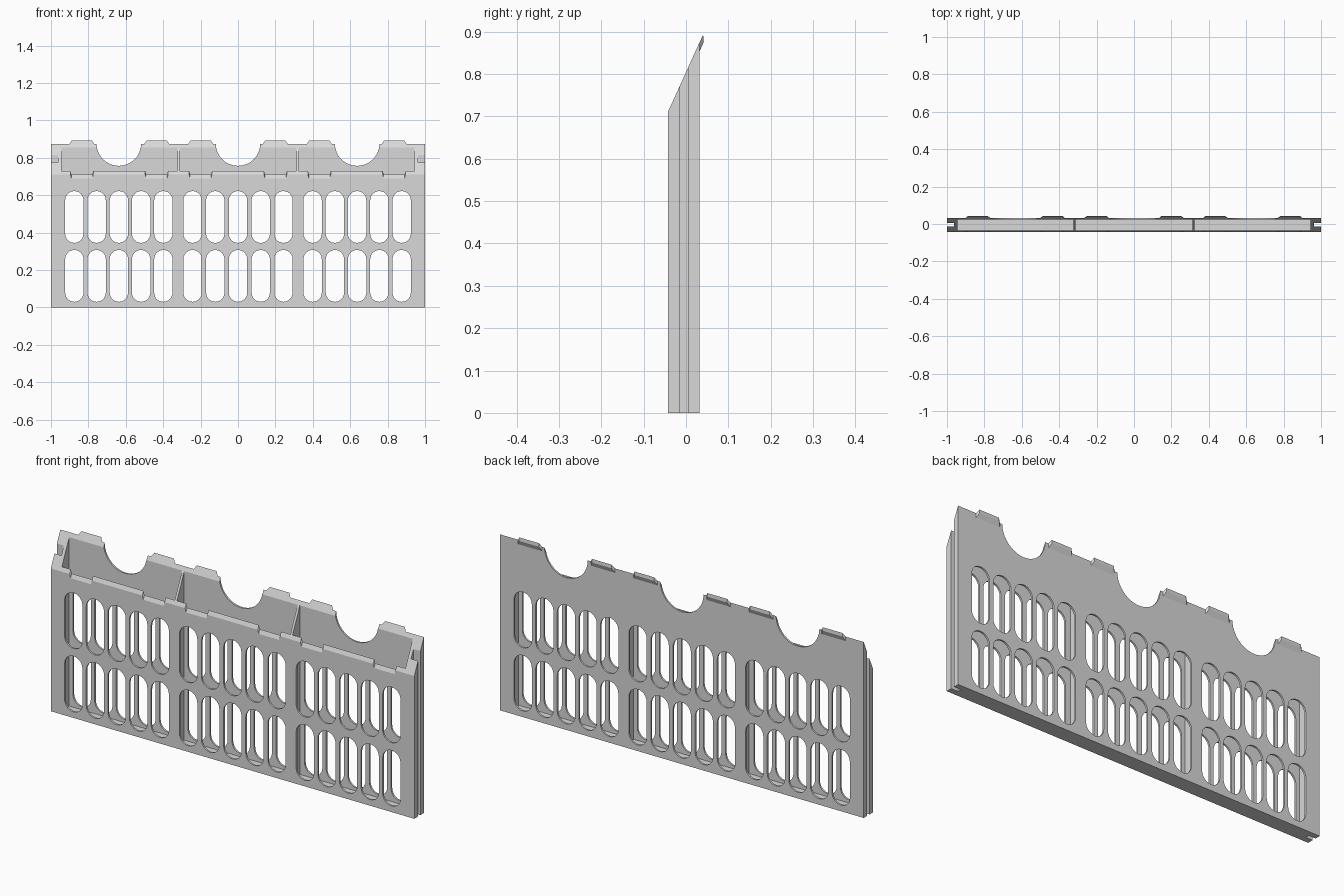
import bpy, bmesh, math

if "Cube" in bpy.data.objects:
    bpy.data.objects.remove(bpy.data.objects["Cube"])

FRONT, BACK = -0.043, 0.032      # outer faces
Z_FRONT, Z_BACK = 0.71, 0.875    # sloped rim heights
WALL = 0.009
BAYS = ((-0.637, 0.119), (0.0, 0.1215), (0.637, 0.119))   # centre, slot spacing
TABS = [s * x for s in (-1, 1) for x in (0.2, 0.435, 0.835)]

grey = bpy.data.materials.new("light grey")
grey.diffuse_color = (0.69, 0.69, 0.69, 1)
grey.use_nodes = True
grey.node_tree.nodes["Principled BSDF"].inputs["Base Color"].default_value = grey.diffuse_color


def prism(bm, start, end):
    """Closed solid between two matching loops of points."""
    a = [bm.verts.new(p) for p in start]
    b = [bm.verts.new(p) for p in end]
    bm.faces.new(a)
    bm.faces.new(b[::-1])
    for i in range(len(a)):
        j = (i + 1) % len(a)
        bm.faces.new((a[j], a[i], b[i], b[j]))


def along_x(bm, profile, x0, x1):
    prism(bm, [(x0, y, z) for y, z in profile], [(x1, y, z) for y, z in profile])


def along_y(bm, outline, y0, y1):
    prism(bm, [(x, y0, z) for x, z in outline], [(x, y1, z) for x, z in outline])


def box(bm, x0, x1, y0, y1, z0, z1):
    along_x(bm, [(y0, z0), (y1, z0), (y1, z1), (y0, z1)], x0, x1)


def finish(name, bm):
    bmesh.ops.recalc_face_normals(bm, faces=bm.faces)
    mesh = bpy.data.meshes.new(name)
    bm.to_mesh(mesh)
    bm.free()
    mesh.materials.append(grey)
    obj = bpy.data.objects.new(name, mesh)
    bpy.context.collection.objects.link(obj)
    return obj


def cut(target, name, bm):
    cutter = finish(name, bm)
    cutter.hide_render = True
    mod = target.modifiers.new(name, 'BOOLEAN')
    mod.operation = 'DIFFERENCE'
    mod.solver = 'EXACT'
    mod.object = cutter
    bpy.context.view_layer.objects.active = target
    bpy.ops.object.modifier_apply(modifier=name)
    bpy.data.objects.remove(cutter)


def stadium(cx, z0, z1, r, n=12):
    pts = []
    for cz, a0 in ((z1 - r, 0), (z0 + r, math.pi)):
        for i in range(n + 1):
            a = a0 + math.pi * i / n
            pts.append((cx + r * math.cos(a), cz + r * math.sin(a)))
    return pts


# Panel body with sloped top
bm = bmesh.new()
along_x(bm, [(FRONT, 0), (BACK, 0), (BACK, Z_BACK), (FRONT, Z_FRONT)], -1, 1)
panel = finish("crate_panel", bm)

# Three hollow bays, leaving dividers and end posts
bm = bmesh.new()
for x0, x1 in ((-0.945, -0.324), (-0.312, 0.312), (0.324, 0.945)):
    box(bm, x0, x1, FRONT + WALL, BACK - WALL, 0.015, 1.2)
cut(panel, "bay_cutter", bm)

# Two rows of ventilation slots through front and back walls
bm = bmesh.new()
for bay, step in BAYS:
    for i in range(-2, 3):
        for z0 in (0.03, 0.345):
            along_y(bm, stadium(bay + i * step, z0, z0 + 0.277, 0.049), -0.2, 0.2)
cut(panel, "slot_cutter", bm)

# Round scoops in the back wall
bm = bmesh.new()
for bay, _ in BAYS:
    circle = [(bay + 0.119 * math.cos(a), 0.876 + 0.119 * math.sin(a))
              for a in (2 * math.pi * k / 48 for k in range(48))]
    along_y(bm, circle, 0.01, 0.1)
cut(panel, "scoop_cutter", bm)

# Vertical joining grooves in both ends
bm = bmesh.new()
for s in (-1, 1):
    x0, x1 = sorted((s * 0.962, s * 1.1))
    box(bm, x0, x1, -0.014, 0.005, -0.1, 1.1)
cut(panel, "groove_cutter", bm)

# Notches in the front rim, matching the tabs
bm = bmesh.new()
for cx in TABS:
    loops = []
    for y, z in ((-0.055, 0.664), (-0.03, 0.719)):
        loops.append([(cx - 0.056, y, z), (cx + 0.056, y, z),
                      (cx + 0.072, y, z + 0.06), (cx - 0.072, y, z + 0.06)])
    prism(bm, *loops)
cut(panel, "notch_cutter", bm)

# Tapered stacking tabs on the back rim
bm = bmesh.new()
for cx in TABS:
    verts = []
    for s in (-1, 1):
        for half, y, z in ((0.066, 0.025, 0.85), (0.066, 0.032, 0.853),
                           (0.066, 0.025, 0.8596), (0.066, 0.032, 0.875),
                           (0.054, 0.042, 0.876), (0.054, 0.0405, 0.893)):
            verts.append(bm.verts.new((cx + s * half, y, z)))
    bmesh.ops.convex_hull(bm, input=verts)
tabs = finish("stacking_tabs", bm)

# Smooth curved walls, keep the hard edges
for obj in (panel, tabs):
    bpy.ops.object.select_all(action='DESELECT')
    obj.select_set(True)
    bpy.context.view_layer.objects.active = obj
    bpy.ops.object.shade_smooth_by_angle(angle=math.radians(20))
